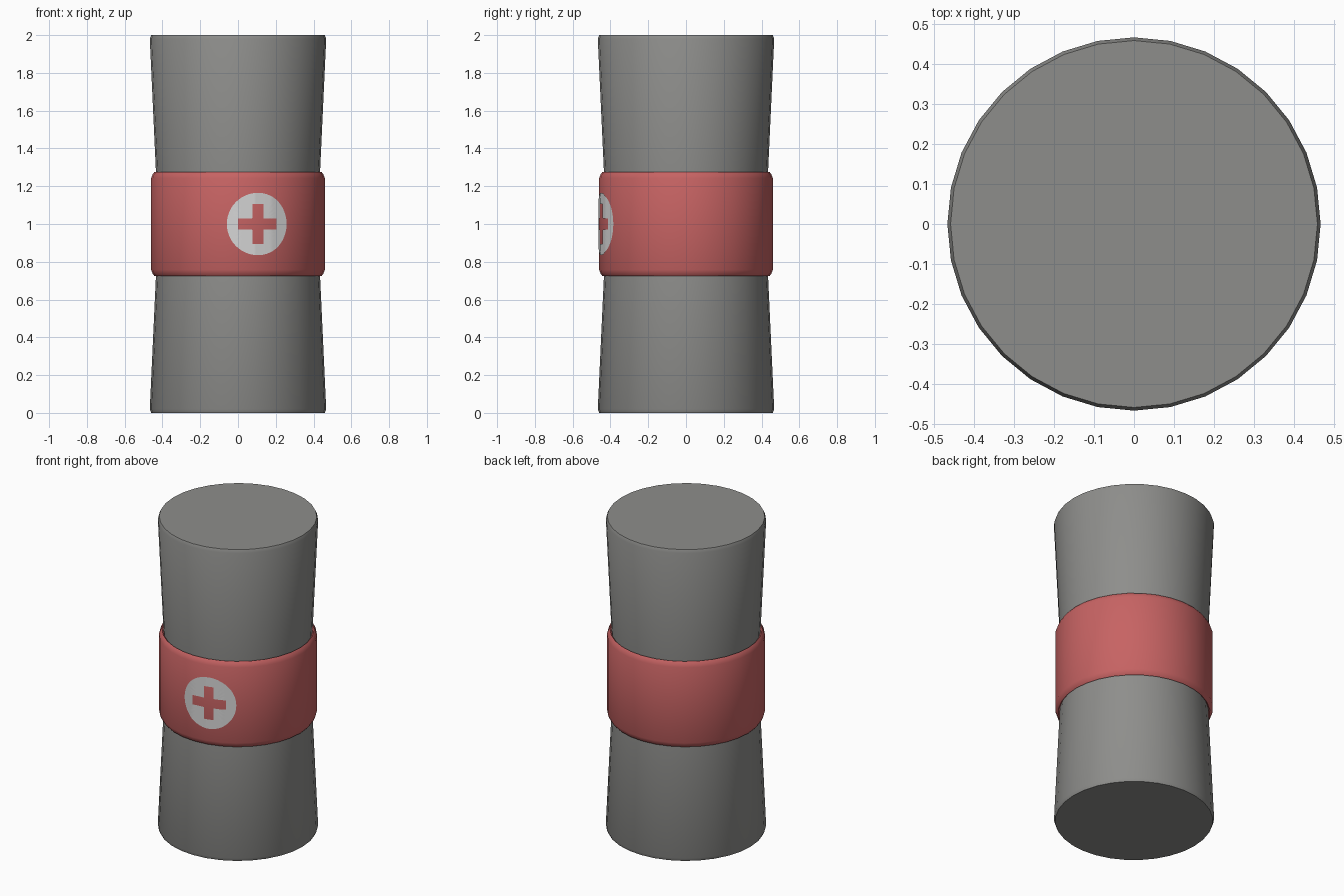
import bpy
import bmesh
import math

if "Cube" in bpy.data.objects:
    bpy.data.objects.remove(bpy.data.objects["Cube"])

SIDES = 32
BAND_R = 0.46


def material(name, rgb):
    m = bpy.data.materials.new(name)
    m.diffuse_color = (*rgb, 1.0)
    m.use_nodes = True
    m.node_tree.nodes["Principled BSDF"].inputs["Base Color"].default_value = m.diffuse_color
    return m


grey = material("grey metal", (0.27, 0.27, 0.26))
red = material("red band", (0.57, 0.125, 0.125))
white = material("white paint", (0.67, 0.67, 0.67))


def finish(bm, name, mat):
    mesh = bpy.data.meshes.new(name)
    bm.to_mesh(mesh)
    bm.free()
    obj = bpy.data.objects.new(name, mesh)
    bpy.context.collection.objects.link(obj)
    mesh.materials.append(mat)
    bpy.ops.object.select_all(action='DESELECT')
    obj.select_set(True)
    bpy.context.view_layer.objects.active = obj
    bpy.ops.object.shade_smooth_by_angle(angle=math.radians(40))
    return obj


def revolve(name, profile, mat, cap=None):
    """Turn an (r, z) profile around z; cap = index of the ring to close."""
    bm = bmesh.new()
    rings = []
    for r, z in profile:
        rings.append([bm.verts.new((r * math.cos(t), r * math.sin(t), z))
                      for t in (2 * math.pi * i / SIDES for i in range(SIDES))])
    for a, b in zip(rings, rings[1:]):
        for i in range(SIDES):
            j = (i + 1) % SIDES
            bm.faces.new((a[i], a[j], b[j], b[i]))
    if cap == 0:
        bm.faces.new(rings[0][::-1])
    elif cap is not None:
        bm.faces.new(rings[cap])
    return finish(bm, name, mat)


# Tapered end pieces, narrow towards the band
end = [(0.459, 0.0), (0.467, 0.02), (0.434, 0.735)]
revolve("lower_body", end, grey, cap=0)
revolve("upper_body", [(r, 2 - z) for r, z in reversed(end)], grey, cap=-1)

# Raised band with bevelled rims
rim = [(0.434, 0.735), (0.443, 0.725), (0.451, 0.735), (BAND_R, 0.757)]
revolve("band", rim + [(r, 2 - z) for r, z in reversed(rim)], red)


# Painted round badge: white ring shape whose cross-shaped hole shows the band
def on_band(u, v):
    """Arc-length u and height v from the badge centre -> point on the faceted band."""
    t = math.radians(-90 + 13.2) + u / BAND_R
    step = 2 * math.pi / SIDES
    off = (t % step) - step / 2
    r = BAND_R * math.cos(step / 2) / math.cos(off) + 0.003
    return (r * math.cos(t), r * math.sin(t), 1.0 + v)


def cross_radius(a, length=0.105, half=0.030):
    c, s = max(abs(math.cos(a)), 1e-6), max(abs(math.sin(a)), 1e-6)
    return max(min(length / c, half / s), min(length / s, half / c))


bm = bmesh.new()
N, STEPS, DISC_R = 180, 6, 0.165
loops = []
for k in range(STEPS + 1):
    f = k / STEPS
    loop = []
    for i in range(N):
        a = 2 * math.pi * i / N
        rad = cross_radius(a) * (1 - f) + DISC_R * f
        loop.append(bm.verts.new(on_band(rad * math.cos(a), rad * math.sin(a))))
    loops.append(loop)
for a, b in zip(loops, loops[1:]):
    for i in range(N):
        j = (i + 1) % N
        bm.faces.new((a[i], b[i], b[j], a[j]))
finish(bm, "badge_disc", white)
